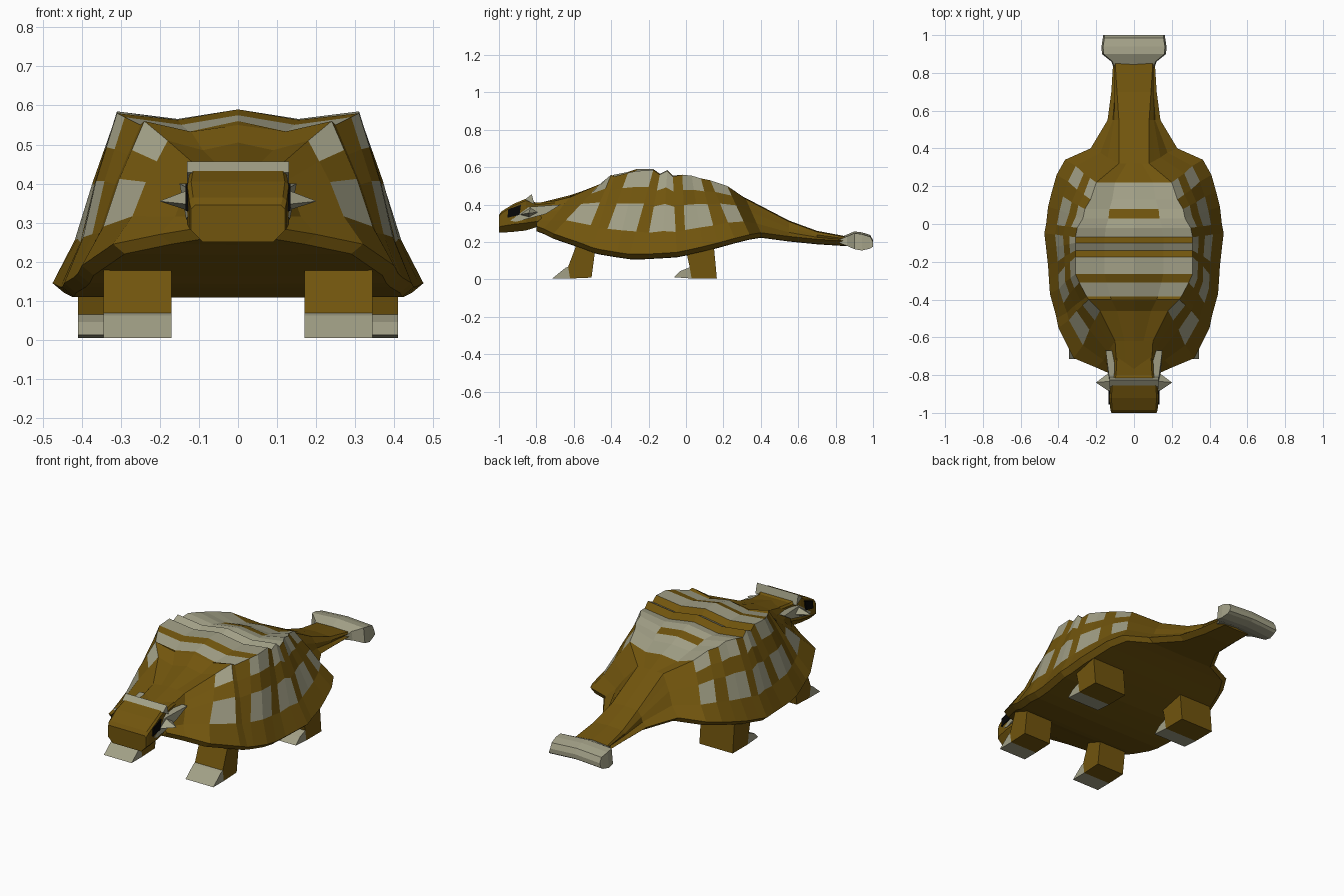
import bpy, bmesh


def material(name, rgb):
    m = bpy.data.materials.new(name)
    m.diffuse_color = (*rgb, 1)
    return m


BROWN = material("brown hide", (0.165, 0.09, 0.004))
GREY = material("grey armour", (0.36, 0.35, 0.24))
BLACK = material("black eye", (0.002, 0.002, 0.002))
MATS = [BROWN, GREY, BLACK]


def loft(name, rings, rule=lambda seg, side: 0):
    """Join closed rings of points; rule picks the colour of each face."""
    bm = bmesh.new()
    rows = [[bm.verts.new(p) for p in r] for r in rings]
    n = len(rows[0])
    for i in range(len(rows) - 1):
        for j in range(n):
            k = (j + 1) % n
            f = bm.faces.new((rows[i][j], rows[i][k], rows[i + 1][k], rows[i + 1][j]))
            f.material_index = rule(i, j)
    bm.faces.new(rows[0]).material_index = rule(0, 0)
    bm.faces.new(rows[-1]).material_index = rule(len(rows) - 2, 0)
    bmesh.ops.recalc_face_normals(bm, faces=bm.faces)
    me = bpy.data.meshes.new(name)
    bm.to_mesh(me)
    bm.free()
    for m in MATS:
        me.materials.append(m)
    ob = bpy.data.objects.new(name, me)
    bpy.context.collection.objects.link(ob)
    return ob


def extrude_x(name, outline, x0, x1, mat):
    """Side outline of (y, z) points pulled from x0 to x1."""
    return loft(name, [[(x, y, z) for y, z in outline] for x in (x0, x1)],
                lambda i, j: mat)


# Armoured body and tail:
# base y, half width, rim z, top y, crest half width, crest z, centre z
STATIONS = [
    (-0.80, 0.11, 0.285, -0.80, 0.09, 0.395, 0.405),
    (-0.76, 0.20, 0.27, -0.62, 0.10, 0.44, 0.45),
    (-0.71, 0.32, 0.245, -0.46, 0.18, 0.51, 0.505),
    (-0.55, 0.40, 0.19, -0.40, 0.24, 0.56, 0.55),
    (-0.50, 0.41, 0.17, -0.385, 0.25, 0.55, 0.56),
    (-0.46, 0.42, 0.16, -0.31, 0.29, 0.57, 0.575),
    (-0.37, 0.445, 0.145, -0.265, 0.31, 0.58, 0.59),
    (-0.30, 0.45, 0.135, -0.175, 0.31, 0.585, 0.59),
    (-0.22, 0.455, 0.135, -0.14, 0.31, 0.56, 0.565),
    (-0.13, 0.465, 0.14, -0.10, 0.31, 0.58, 0.585),
    (-0.05, 0.475, 0.145, -0.07, 0.31, 0.55, 0.555),
    (0.00, 0.465, 0.155, -0.02, 0.30, 0.56, 0.56),
    (0.09, 0.455, 0.175, 0.03, 0.27, 0.555, 0.545),
    (0.17, 0.435, 0.195, 0.08, 0.26, 0.54, 0.53),
    (0.26, 0.41, 0.22, 0.13, 0.23, 0.53, 0.505),
    (0.34, 0.365, 0.24, 0.22, 0.20, 0.50, 0.48),
    (0.40, 0.23, 0.25, 0.32, 0.08, 0.43, 0.435),
    (0.55, 0.14, 0.23, 0.55, 0.08, 0.31, 0.315),
    (0.70, 0.12, 0.215, 0.70, 0.09, 0.255, 0.26),
    (0.86, 0.11, 0.205, 0.86, 0.10, 0.225, 0.23),
]


def body_ring(s):
    yb, w, zr, yt, cx, cz, gz = s
    shell = cz > 0.49
    half = [(w - 0.03, yb, zr - 0.025), (w, yb, zr)]
    for t, inset in ((0.27, 0.012), (0.60, 0.0), (0.80, 0.0)):
        half.append((w + (cx - w) * t - inset, yb + (yt - yb) * t, zr + (cz - zr) * t))
    dip = (cz + gz) / 2 - (0.022 if shell else 0)
    half += [(cx, yt, cz), (cx / 2, yt, dip)]
    return ([(0, yb, zr - 0.027)] + half + [(0, yt, gz)]
            + [(-x, y, z) for x, y, z in reversed(half)])


SIDE_PLATES = {2, 5, 6, 8, 9, 11, 12, 14}
BACK_BANDS = {4, 6, 8, 10, 11, 13, 14}


def armour(seg, side):
    j = min(side, 15 - side)          # mirror left and right
    if j in (3, 5):
        return int(seg in SIDE_PLATES)
    if j == 6:
        return int(seg in BACK_BANDS or seg == 12)
    return int(j == 7 and seg in BACK_BANDS)


loft("body_shell", [body_ring(s) for s in STATIONS], armour)


# Head with bevelled lower corners
def head_ring(y, w, zb, zt, c):
    half = [(w - c, zb), (w, zb + c), (w, zt - 0.01), (w - 0.01, zt)]
    pts = half + [(-x, z) for x, z in reversed(half)]
    return [(x, y, z) for x, z in pts]


loft("head", [head_ring(*r) for r in (
    (-1.0, 0.12, 0.25, 0.345, 0.03), (-0.985, 0.125, 0.25, 0.365, 0.035),
    (-0.92, 0.13, 0.255, 0.405, 0.04), (-0.855, 0.125, 0.262, 0.432, 0.04),
    (-0.80, 0.105, 0.28, 0.41, 0.03), (-0.70, 0.10, 0.28, 0.42, 0.03))])
extrude_x("head_crest", [(-0.86, 0.428), (-0.825, 0.456), (-0.81, 0.40)], -0.13, 0.13, 1)

# Paired parts on both sides
for side, s in (("left", -1), ("right", 1)):
    extrude_x(side + "_eye", [(-0.955, 0.33), (-0.89, 0.345), (-0.882, 0.40),
                              (-0.95, 0.375)], s * 0.127, s * 0.135, 2)
    # Cheek streak running back onto the neck
    streak = [(0.130, -0.94, 0.315), (0.133, -0.91, 0.308), (0.140, -0.75, 0.35),
              (0.150, -0.67, 0.40), (0.128, -0.84, 0.388)]
    loft(side + "_cheek_streak", [[(s * 0.06, y, z) for x, y, z in streak],
                                  [(s * x, y, z) for x, y, z in streak]],
         lambda i, j: 1)
    # Cheek horn: a four-sided spike
    horn = [(-0.90, 0.345), (-0.84, 0.325), (-0.77, 0.36), (-0.83, 0.39)]
    loft(side + "_cheek_horn", [
        [(s * 0.11, y, z) for y, z in horn],
        [(s * 0.20, -0.84 + (y + 0.84) * 0.02, 0.355 + (z - 0.355) * 0.02)
         for y, z in horn]], lambda i, j: 1)
    # Legs with grey wedge toes
    extrude_x(side + "_front_leg", [(-0.62, 0.005), (-0.505, 0.01), (-0.48, 0.20),
                                    (-0.58, 0.20), (-0.63, 0.068)], s * 0.17, s * 0.345, 0)
    extrude_x(side + "_front_toe", [(-0.715, 0.005), (-0.62, 0.005), (-0.63, 0.068),
                                    (-0.645, 0.062)], s * 0.17, s * 0.345, 1)
    extrude_x(side + "_back_leg", [(0.03, 0.005), (0.165, 0.005), (0.145, 0.22),
                                   (-0.01, 0.20), (0.02, 0.065)], s * 0.20, s * 0.41, 0)
    extrude_x(side + "_back_toe", [(-0.065, 0.012), (0.03, 0.005), (0.02, 0.065),
                                   (-0.03, 0.045)], s * 0.20, s * 0.41, 1)


# Tail club, arched slightly across its width
def club_ring(y, w, zb, zt):
    return [(-w, y, zb), (0, y, zb + 0.01), (w, y, zb),
            (w * 0.95, y, zt - 0.01), (0, y, zt), (-w * 0.95, y, zt - 0.01)]


loft("tail_club", [club_ring(*r) for r in (
    (0.82, 0.105, 0.195, 0.222), (0.86, 0.12, 0.18, 0.24), (0.90, 0.17, 0.162, 0.257),
    (0.94, 0.172, 0.155, 0.252), (0.985, 0.165, 0.165, 0.238),
    (1.0, 0.165, 0.175, 0.21))], lambda i, j: 1)
